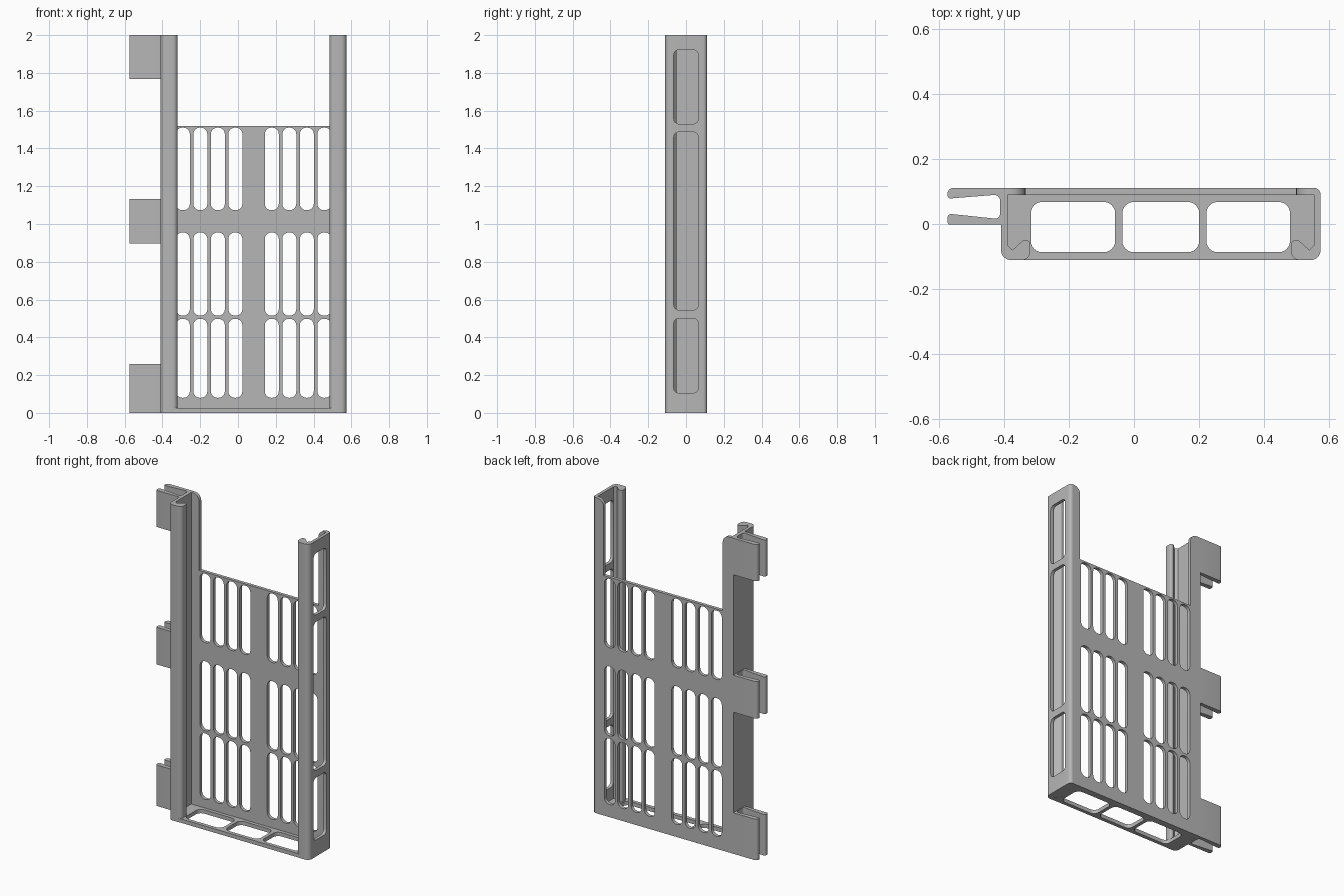
import bpy, bmesh, math
from mathutils import Vector

if "Cube" in bpy.data.objects:
    bpy.data.objects.remove(bpy.data.objects["Cube"])

grey = bpy.data.materials.new("mid grey")
grey.diffuse_color = (0.47, 0.47, 0.47, 1)
grey.use_nodes = True
grey.node_tree.nodes["Principled BSDF"].inputs["Base Color"].default_value = grey.diffuse_color

MID = 0.0825          # x of the tray's symmetry plane
BACK = 0.111          # rear face, front face is -BACK


def rounded(points, steps=6):
    """Outline from (a, b, radius) corners, each corner filleted."""
    out = []
    for i, (a, b, r) in enumerate(points):
        p = Vector((a, b))
        if r == 0:
            out.append(p)
            continue
        u = (Vector(points[i - 1][:2]) - p).normalized()
        v = (Vector(points[(i + 1) % len(points)][:2]) - p).normalized()
        half = u.angle(v) / 2
        t = r / math.tan(half)
        centre = p + (u + v).normalized() * (r / math.sin(half))
        s, e = p + u * t - centre, p + v * t - centre
        total = s.angle(e)
        for k in range(steps + 1):
            f = k / steps
            out.append(centre + (s * math.sin((1 - f) * total)
                                 + e * math.sin(f * total)) / math.sin(total))
    return out


def rect(a0, a1, b0, b1, r):
    return rounded([(a0, b0, r), (a1, b0, r), (a1, b1, r), (a0, b1, r)])


def plate(name, loops, lo, hi, axis):
    """Fill an outline with holes and extrude it from lo to hi along an axis."""
    place = {"x": lambda a, b, c: (c, a, b),
             "y": lambda a, b, c: (a, c, b),
             "z": lambda a, b, c: (a, b, c)}[axis]
    bm = bmesh.new()
    for loop in loops:
        vs = [bm.verts.new(place(p[0], p[1], lo)) for p in loop]
        for i, v in enumerate(vs):
            bm.edges.new((vs[i - 1], v))
    bmesh.ops.triangle_fill(bm, use_beauty=True, edges=bm.edges[:])
    ext = bmesh.ops.extrude_face_region(bm, geom=bm.faces[:], use_keep_orig=True)
    top = [g for g in ext["geom"] if isinstance(g, bmesh.types.BMVert)]
    bmesh.ops.translate(bm, verts=top, vec=place(0, 0, hi - lo))
    bmesh.ops.recalc_face_normals(bm, faces=bm.faces[:])
    me = bpy.data.meshes.new(name)
    bm.to_mesh(me)
    bm.free()
    me.materials.append(grey)
    ob = bpy.data.objects.new(name, me)
    bpy.context.collection.objects.link(ob)
    return ob


# Back panel: U-shaped outline with tall side flanges and a grid of slots
outline = rounded([(-0.39, 0, 0), (0.555, 0, 0), (0.555, 2, 0), (0.50, 2, 0.045),
                   (0.50, 1.52, 0), (-0.335, 1.52, 0), (-0.335, 2, 0.045), (-0.39, 2, 0)])
slots = []
for z0, z1 in ((0.08, 0.498), (0.515, 0.955), (1.073, 1.51)):
    for i in range(4):
        x = -0.329 + 0.0927 * i
        slots.append(rect(x, x + 0.074, z0, z1, 0.034))
        slots.append(rect(2 * MID - x - 0.074, 2 * MID - x, z0, z1, 0.034))
plate("back_panel", [outline] + slots, 0.09, BACK, "y")


# Side rails: wall with a hooked front lip
def rail_profile(back_radius):
    return rounded([(-0.41, BACK, back_radius), (-0.41, -BACK, 0.03),
                    (-0.32, -BACK, 0.025), (-0.32, -0.05, 0.012), (-0.342, -0.05, 0.006),
                    (-0.375, -0.08, 0), (-0.39, -0.066, 0), (-0.39, BACK, 0)])


left_rail = plate("left_rail", [rail_profile(0)], 0, 2, "z")
mirrored = [(2 * MID - p[0], p[1]) for p in rail_profile(0.0195)]
right_rail = plate("right_rail", [mirrored], 0, 2, "z")

# Windows cut through the right wall
for z0, z1 in ((0.105, 0.5), (0.545, 1.487), (1.53, 1.922)):
    cutter = plate("window_cutter", [rect(-0.065, 0.065, z0, z1, 0.028)], 0.545, 0.6, "x")
    cutter.hide_render = True
    mod = right_rail.modifiers.new("window", "BOOLEAN")
    mod.operation, mod.solver, mod.object = "DIFFERENCE", "EXACT", cutter
    bpy.context.view_layer.objects.active = right_rail
    bpy.ops.object.modifier_apply(modifier=mod.name)
    bpy.data.objects.remove(cutter)

# Floor with three openings
holes = [rect(a, b, -0.087, 0.068, 0.035)
         for a, b in ((-0.318, -0.058), (-0.036, 0.201), (0.223, 0.481))]
floor = [(-0.39, -0.07), (-0.375, -0.1105), (0.54, -0.1105),
         (0.555, -0.07), (0.555, 0.09), (-0.39, 0.09)]
plate("floor", [floor] + holes, 0.0005, 0.025, "z")

# Forked clips on the left side
clip = rounded([(-0.41, BACK, 0), (-0.575, BACK, 0.018), (-0.575, 0.078, 0.01),
                (-0.413, 0.091, 0.018), (-0.413, 0.015, 0.015), (-0.575, 0.032, 0.012),
                (-0.575, -0.002, 0.008), (-0.41, -0.002, 0)])
for name, z0, z1 in (("lower", 0, 0.26), ("middle", 0.897, 1.132), ("upper", 1.768, 2)):
    plate(name + "_clip", [clip], z0, z1, "z")

# Smooth the fillets, keep the hard edges
for ob in bpy.context.scene.objects:
    ob.select_set(True)
bpy.context.view_layer.objects.active = left_rail
bpy.ops.object.shade_smooth_by_angle(angle=math.radians(30))
